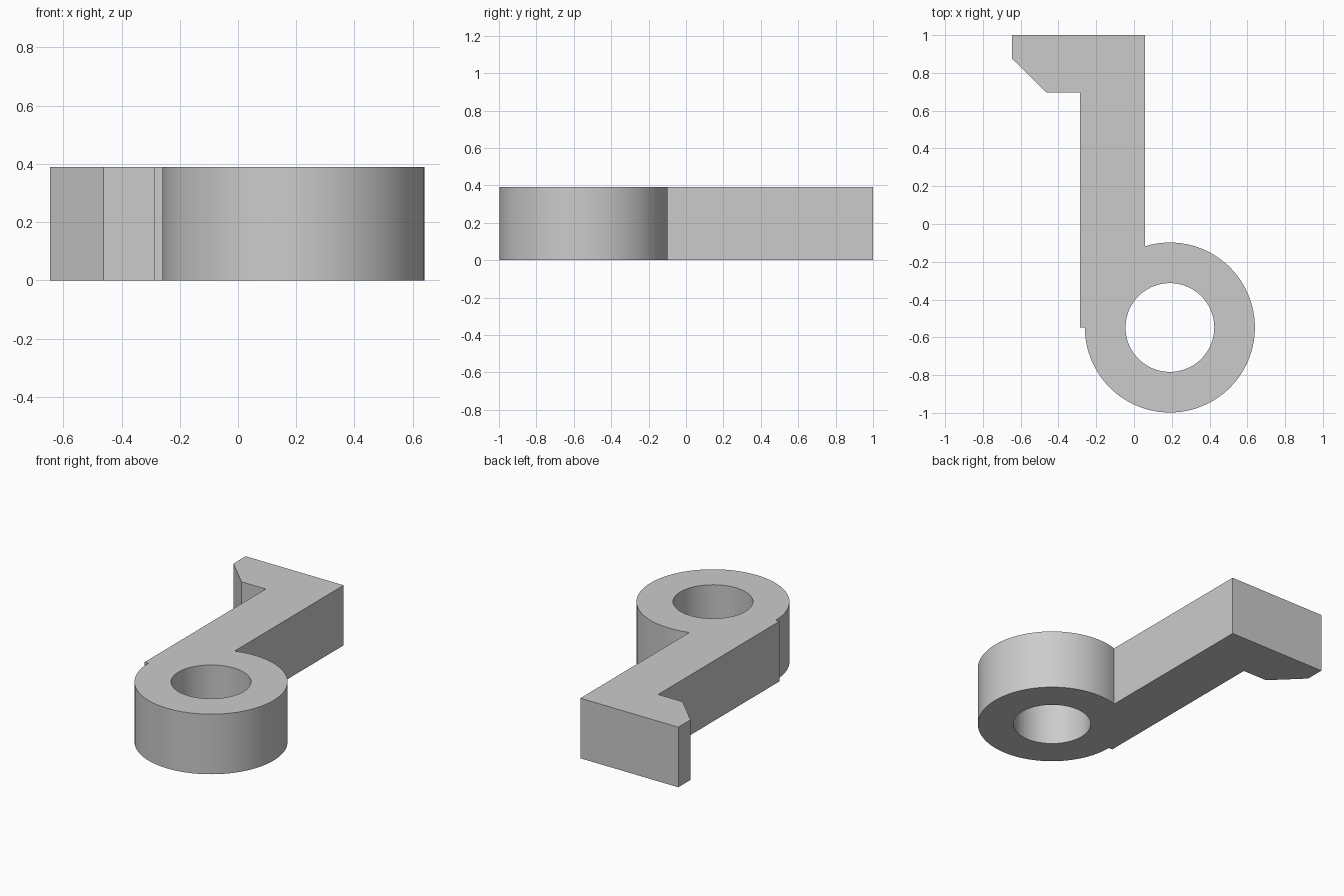
import bpy
import bmesh
from math import acos, cos, sin, pi, tau, radians
from mathutils import Vector

default = bpy.data.objects.get("Cube")
if default:
    bpy.data.objects.remove(default, do_unlink=True)

HEIGHT = 0.39
CENTRE = Vector((0.19, -0.548, 0))
OUTER, BORE = 0.45, 0.235
ARM_LEFT, ARM_RIGHT = -0.287, 0.058


def arc(radius, start, end, steps):
    """Points along an arc about the ring centre, both ends included."""
    angles = [start + (end - start) * i / steps for i in range(steps + 1)]
    return [CENTRE + Vector((radius * cos(a), radius * sin(a), 0)) for a in angles]


def add_loop(bm, points):
    verts = [bm.verts.new(p) for p in points]
    return [bm.edges.new((v, verts[i - 1])) for i, v in enumerate(verts)]


# Hooked arm outline, running into the outer wall of the ring
hook = [(ARM_RIGHT, 1), (-0.645, 1), (-0.645, 0.875), (-0.462, 0.695),
        (ARM_LEFT, 0.695), (ARM_LEFT, CENTRE.y)]
join_angle = tau + acos((ARM_RIGHT - CENTRE.x) / OUTER)
outline = [Vector((x, y, 0)) for x, y in hook] + arc(OUTER, pi, join_angle, 80)
bore = arc(BORE, 0, tau, 72)[:-1]

# Fill the profile around the bore and extrude it to full height
bm = bmesh.new()
edges = add_loop(bm, outline) + add_loop(bm, bore)
bmesh.ops.triangle_fill(bm, edges=edges, use_beauty=True, normal=(0, 0, 1))
solid = bmesh.ops.extrude_face_region(bm, geom=bm.faces[:], use_keep_orig=True)
top = [g for g in solid["geom"] if isinstance(g, bmesh.types.BMVert)]
bmesh.ops.translate(bm, verts=top, vec=(0, 0, HEIGHT))
bmesh.ops.recalc_face_normals(bm, faces=bm.faces[:])
bmesh.ops.dissolve_limit(bm, angle_limit=radians(0.5), verts=bm.verts[:],
                         edges=bm.edges[:])

mesh = bpy.data.meshes.new("ring_with_hooked_arm")
bm.to_mesh(mesh)
bm.free()
body = bpy.data.objects.new("ring_with_hooked_arm", mesh)
bpy.context.collection.objects.link(body)

# Plain grey finish
grey = bpy.data.materials.new("light_grey")
grey.use_nodes = True
colour = (0.6, 0.6, 0.6, 1)
grey.diffuse_color = colour
grey.node_tree.nodes["Principled BSDF"].inputs["Base Color"].default_value = colour
mesh.materials.append(grey)

# Smooth the round walls, keep the corners crisp
bpy.ops.object.select_all(action="DESELECT")
body.select_set(True)
bpy.context.view_layer.objects.active = body
bpy.ops.object.shade_smooth_by_angle(angle=radians(30))
